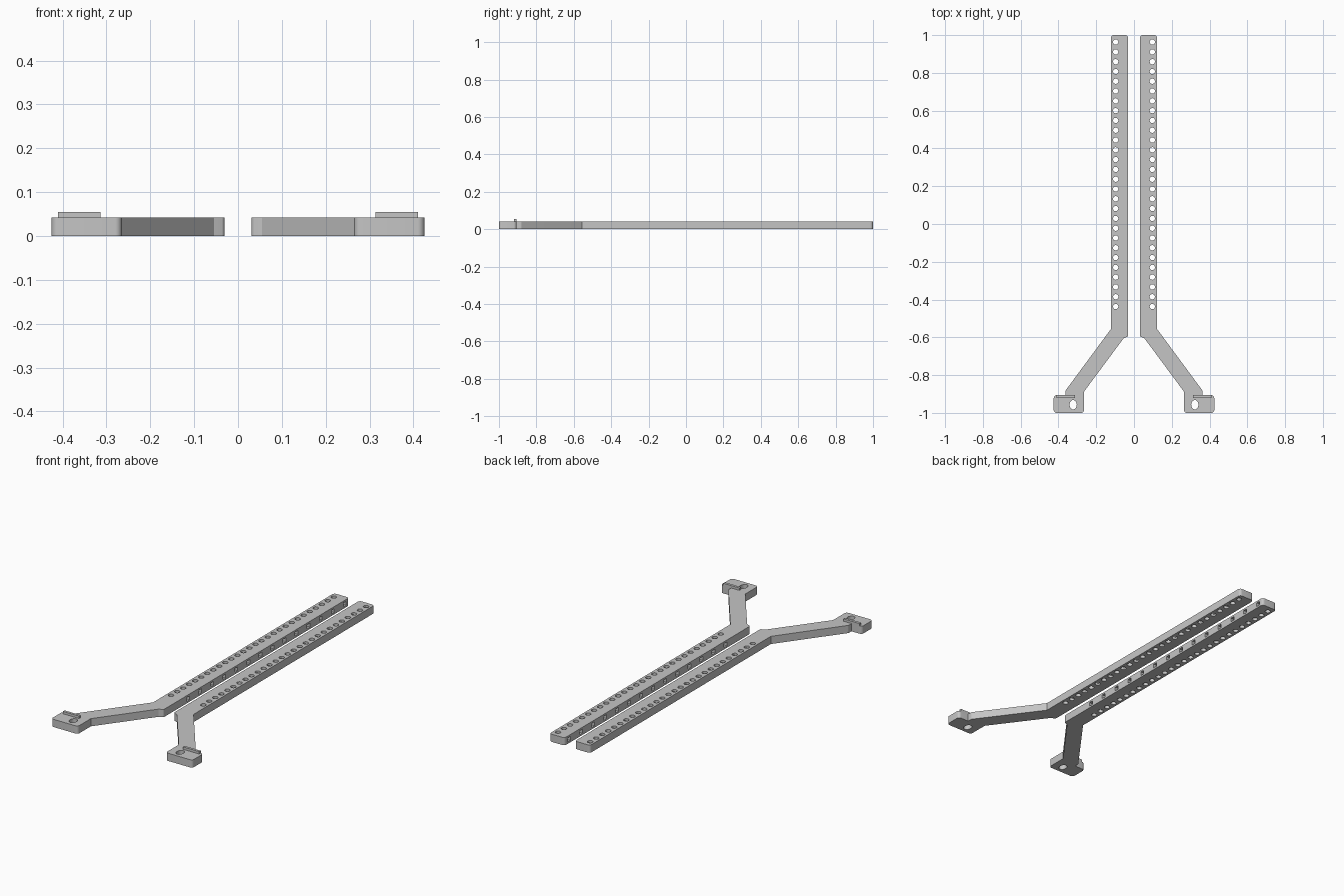
import bpy, bmesh, math
from mathutils import Vector

if "Cube" in bpy.data.objects:
    bpy.data.objects.remove(bpy.data.objects["Cube"])

HEIGHT = 0.042
grey = bpy.data.materials.new("plain grey")
grey.use_nodes = True
colour = (0.56, 0.56, 0.56, 1)
grey.diffuse_color = colour
grey.node_tree.nodes["Principled BSDF"].inputs["Base Color"].default_value = colour


def rounded(corners, steps=6):
    """Fillet each (x, y, radius) corner of a closed outline."""
    out = []
    for i, (x, y, r) in enumerate(corners):
        p = Vector((x, y))
        if not r:
            out.append(p)
            continue
        a = (Vector(corners[i - 1][:2]) - p).normalized()
        b = (Vector(corners[(i + 1) % len(corners)][:2]) - p).normalized()
        half = a.angle(b) / 2
        centre = p + (a + b).normalized() * r / math.sin(half)
        start = (p + a * r / math.tan(half) - centre).normalized()
        end = (p + b * r / math.tan(half) - centre).normalized()
        out += [centre + start.slerp(end, s / steps) * r for s in range(steps + 1)]
    return out


def prism(bm, outline, z0, z1):
    """Extrude a closed outline between two heights."""
    face = bm.faces.new([bm.verts.new((p[0], p[1], z0)) for p in outline])
    top = bmesh.ops.extrude_face_region(bm, geom=[face])["geom"]
    verts = [v for v in top if isinstance(v, bmesh.types.BMVert)]
    bmesh.ops.translate(bm, verts=verts, vec=(0, 0, z1 - z0))


def oval(x, y, rx, ry, sides=24):
    turn = 2 * math.pi / sides
    return [(x + rx * math.cos(i * turn), y + ry * math.sin(i * turn)) for i in range(sides)]


def box(x0, x1, y0, y1):
    return [(x0, y0), (x1, y0), (x1, y1), (x0, y1)]


def make(name, bm):
    bmesh.ops.recalc_face_normals(bm, faces=bm.faces[:])
    mesh = bpy.data.meshes.new(name)
    bm.to_mesh(mesh)
    bm.free()
    obj = bpy.data.objects.new(name, mesh)
    bpy.context.collection.objects.link(obj)
    mesh.materials.append(grey)
    return obj


def mirror(obj):
    obj.modifiers.new("mirror", "MIRROR").use_mirror_merge = False


# Straight bar, splayed leg and foot as one rounded outline
bm = bmesh.new()
prism(bm, rounded([
    (0.031, 1, 0.015), (0.122, 1, 0.015), (0.122, -0.556, 0), (0.362, -0.881, 0.015),
    (0.362, -0.906, 0), (0.425, -0.906, 0.015), (0.425, -1, 0.015), (0.265, -1, 0.015),
    (0.265, -0.888, 0), (0.055, -0.605, 0), (0.031, -0.595, 0.01)]), 0, HEIGHT)
arm = make("arm", bm)

# Row of round holes and the oval foot hole
HOLES = [0.963 - i * 1.4 / 27 for i in range(28)]
bm = bmesh.new()
for y in HOLES:
    prism(bm, oval(0.097, y, 0.014, 0.014), -0.1, 0.1)
prism(bm, oval(0.322, -0.957, 0.019, 0.025), -0.1, 0.1)
holes = make("hole_cutter", bm)

# Slots let into the inner side of the bar, reaching the holes
bm = bmesh.new()
for y in HOLES[::2]:
    prism(bm, box(0, 0.097, y - 0.012, y + 0.012), 0.01, 0.032)
slots = make("slot_cutter", bm)

for cutter in (holes, slots):
    cutter.hide_render = True
    cutter.hide_viewport = True
    cut = arm.modifiers.new(cutter.name, "BOOLEAN")
    cut.operation = "DIFFERENCE"
    cut.solver = "EXACT"
    cut.object = cutter
mirror(arm)

# Raised lip along the back of the foot
bm = bmesh.new()
prism(bm, box(0.313, 0.41, -0.92, -0.906), HEIGHT - 0.01, 0.055)
mirror(make("foot_lip", bm))

# Smooth the fillets and holes, keep the edges sharp
bpy.ops.object.select_all(action="DESELECT")
arm.select_set(True)
bpy.context.view_layer.objects.active = arm
bpy.ops.object.shade_smooth_by_angle(angle=math.radians(30))
